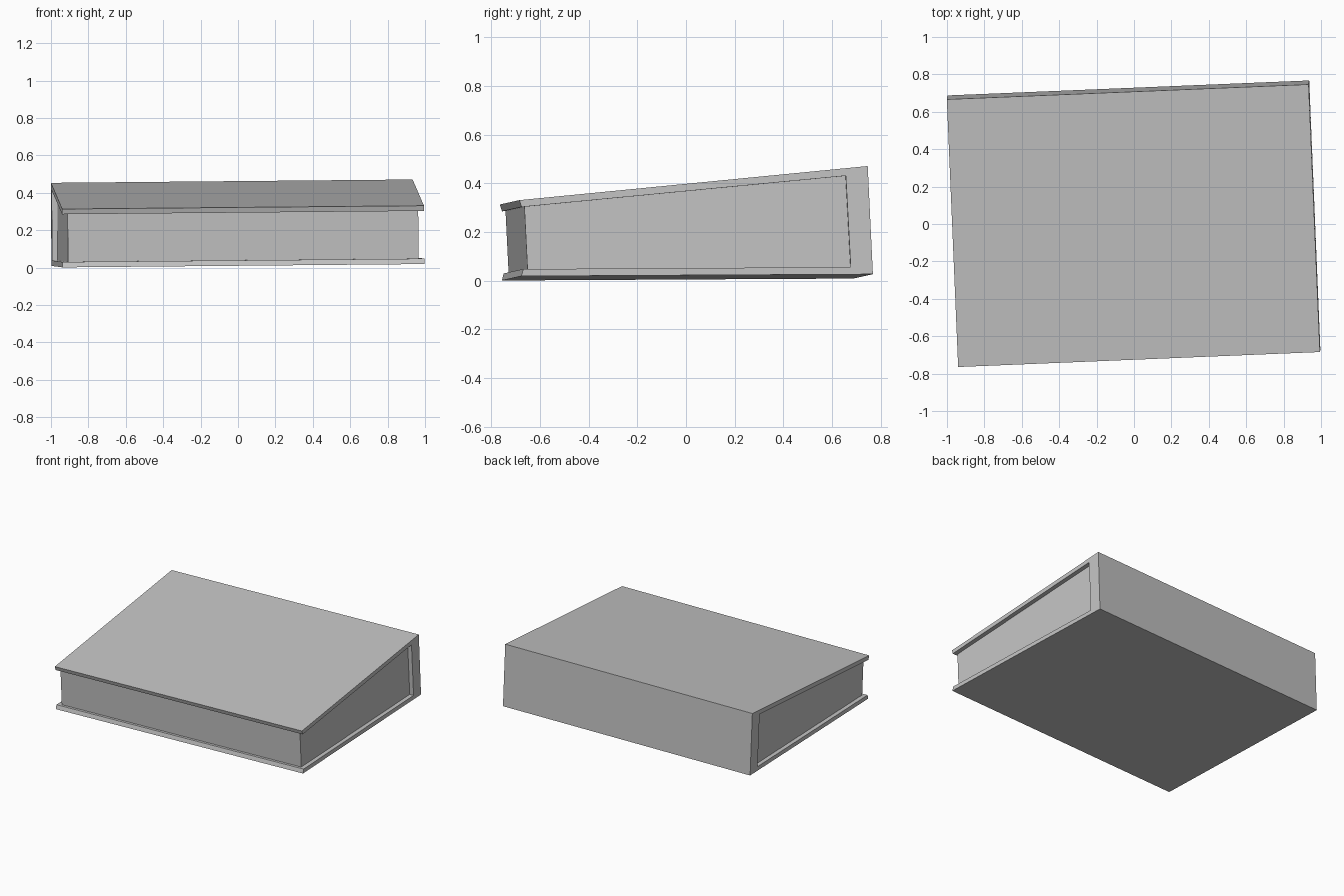
import bpy
from math import radians
from mathutils import Matrix

cube = bpy.data.objects.get("Cube")
if cube:
    bpy.data.objects.remove(cube, do_unlink=True)

# One plain grey for the whole book
grey = bpy.data.materials.new("plain grey")
grey.use_nodes = True
colour = (0.55, 0.55, 0.55, 1)
grey.diffuse_color = colour
grey.node_tree.nodes["Principled BSDF"].inputs["Base Color"].default_value = colour

# The book lies slightly turned and tilted
pose = Matrix.Rotation(radians(2.37), 4, 'Z') @ Matrix.Rotation(radians(-0.53), 4, 'Y')


def extrude_profile(name, profile, half_width):
    """Extrude a closed (y, z) outline along x into a solid."""
    n = len(profile)
    verts = [(x, y, z) for x in (-half_width, half_width) for y, z in profile]
    faces = [list(range(n))[::-1], list(range(n, 2 * n))]
    faces += [(i, (i + 1) % n, (i + 1) % n + n, i + n) for i in range(n)]
    mesh = bpy.data.meshes.new(name)
    mesh.from_pydata(verts, [], faces)
    mesh.materials.append(grey)
    obj = bpy.data.objects.new(name, mesh)
    bpy.context.collection.objects.link(obj)
    obj.matrix_world = pose
    return obj


# Cover: bottom board, spine at the back and sloping top board
extrude_profile("book_cover", [
    (-0.717, 0.010), (0.728, 0.018), (0.707, 0.462), (-0.725, 0.322),
    (-0.716, 0.294), (0.617, 0.422), (0.637, 0.047), (-0.709, 0.039),
], 0.968)

# Page block, set in from the cover on three sides
extrude_profile("page_block", [
    (-0.690, 0.036), (0.640, 0.044), (0.620, 0.425), (-0.703, 0.298),
], 0.938)
